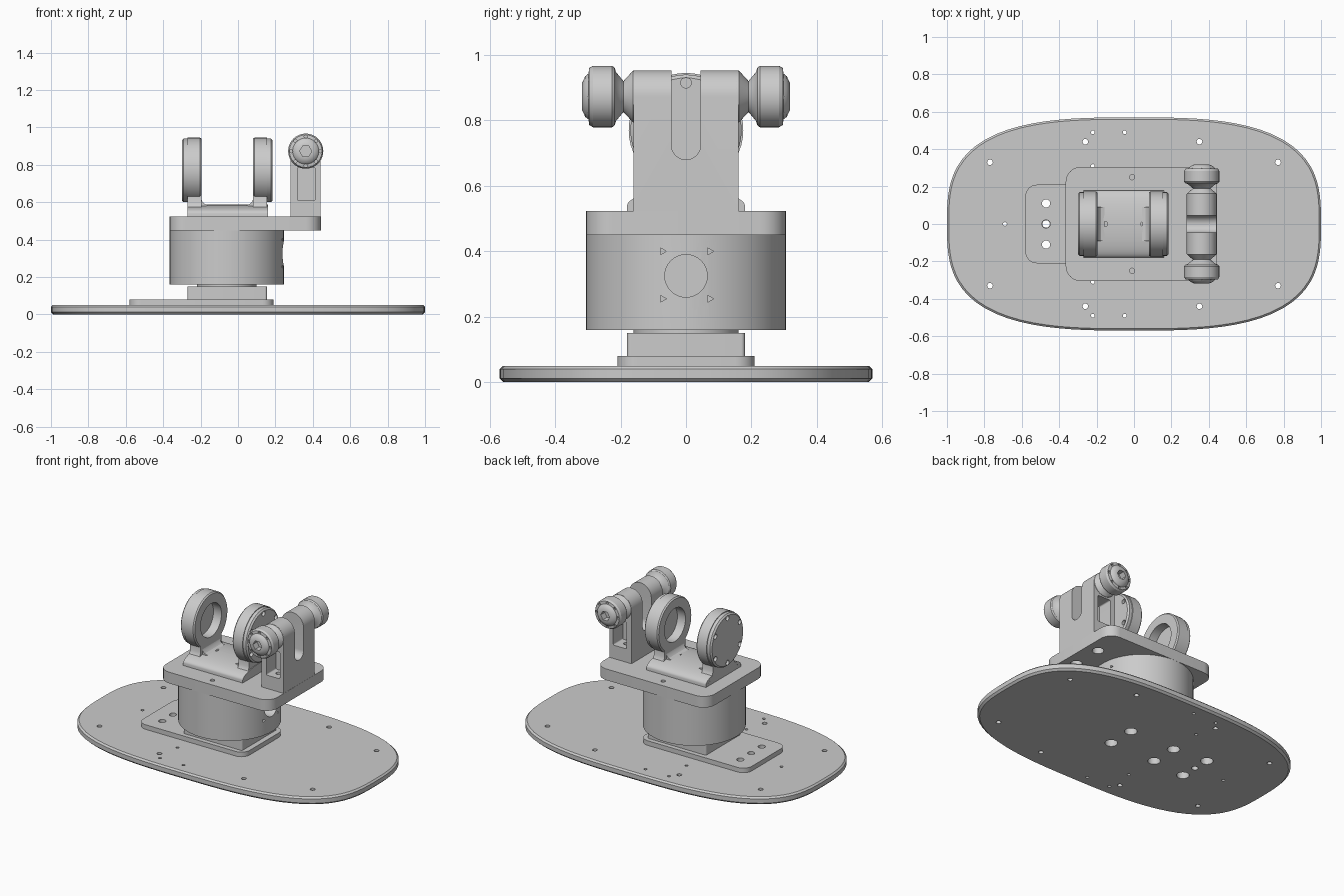
import bpy, bmesh
from math import pi, sin, cos
from mathutils import Vector

cube = bpy.data.objects.get("Cube")
if cube:
    bpy.data.objects.remove(cube, do_unlink=True)

grey = bpy.data.materials.new("machined grey")
grey.use_nodes = True
grey.diffuse_color = (0.6, 0.6, 0.6, 1)
grey.node_tree.nodes["Principled BSDF"].inputs["Base Color"].default_value = (0.6, 0.6, 0.6, 1)

# Local (u, v, w) to world, with w running along the named axis
MAP = {"x": lambda u, v, w: (w, u, v),
       "y": lambda u, v, w: (u, w, v),
       "z": lambda u, v, w: (u, v, w)}


def loft(bm, rings, axis):
    """Skin a list of equal-length closed rings and cap both ends."""
    rows = [[bm.verts.new(MAP[axis](*p)) for p in ring] for ring in rings]
    n = len(rows[0])
    for a, b in zip(rows, rows[1:]):
        for i in range(n):
            j = (i + 1) % n
            bm.faces.new((a[i], a[j], b[j], b[i]))
    bm.faces.new(rows[0])
    bm.faces.new(rows[-1])


def finish(name, bm):
    bmesh.ops.recalc_face_normals(bm, faces=bm.faces)
    mesh = bpy.data.meshes.new(name)
    bm.to_mesh(mesh)
    bm.free()
    mesh.materials.append(grey)
    obj = bpy.data.objects.new(name, mesh)
    bpy.context.scene.collection.objects.link(obj)
    return obj


def prism(name, outline, lo, hi, axis="z"):
    bm = bmesh.new()
    loft(bm, [[(u, v, w) for u, v in outline] for w in (lo, hi)], axis)
    return finish(name, bm)


def lathe(name, profile, centre, axis, sides=40):
    """Turn (w, radius) pairs around an axis through centre (u, v)."""
    bm = bmesh.new()
    loft(bm, [[(p[0], p[1], w) for p in arc(centre, r, 0, 2 * pi, sides)[:-1]]
              for w, r in profile], axis)
    return finish(name, bm)


def drills(holes, lo, hi, axis="z", sides=16):
    """One cutter made of several round pins given as (u, v, radius)."""
    bm = bmesh.new()
    for u, v, r in holes:
        ring = arc((u, v), r, 0, 2 * pi, sides)[:-1]
        loft(bm, [[(a, b, w) for a, b in ring] for w in (lo, hi)], axis)
    return finish("cutter", bm)


def arc(centre, r, start, end, steps):
    return [(centre[0] + r * cos(start + (end - start) * i / steps),
             centre[1] + r * sin(start + (end - start) * i / steps))
            for i in range(steps + 1)]


def rounded(x0, x1, y0, y1, r):
    corners = [(x1 - r, y1 - r), (x0 + r, y1 - r), (x0 + r, y0 + r), (x1 - r, y0 + r)]
    return [p for k, c in enumerate(corners) for p in arc(c, r, k * pi / 2, (k + 1) * pi / 2, 8)]


def cut(obj, cutter):
    mod = obj.modifiers.new("cut", "BOOLEAN")
    mod.operation, mod.solver, mod.object = "DIFFERENCE", "EXACT", cutter
    graph = bpy.context.evaluated_depsgraph_get()
    mesh = bpy.data.meshes.new_from_object(obj.evaluated_get(graph))
    obj.modifiers.clear()
    obj.data = mesh
    bpy.data.objects.remove(cutter, do_unlink=True)


def both(points, r):
    return [(x, s * y, r) for x, y in points for s in (-1, 1)]


# Oval base plate with softened rim
def oval(inset, z, steps=96):
    ring = []
    for i in range(steps):
        c, s = cos(2 * pi * i / steps), sin(2 * pi * i / steps)
        k = (abs(c) ** 3 + abs(s) ** 3) ** (-1 / 3)
        ring.append(((1 - inset) * k * c, (0.57 - inset) * k * s, z))
    return ring


bm = bmesh.new()
loft(bm, [oval(0.012, 0), oval(0, 0.012), oval(0, 0.04), oval(0.01, 0.05)], "z")
base = finish("base_plate", bm)
rim_holes = both([(-0.77, 0.33), (-0.26, 0.44), (0.35, 0.44), (0.77, 0.33)], 0.015)
pin_holes = both([(-0.22, 0.49), (-0.05, 0.49), (-0.22, 0.31)], 0.01)
cut(base, drills(rim_holes + pin_holes + [(-0.69, 0, 0.01), (-0.47, 0, 0.02)], -0.1, 0.1))
cut(base, drills(both([(0.1, 0.09), (-0.23, 0.09), (-0.47, 0.11)], 0.038), -0.1, 0.1))

# Mounting plate with three holes on its tongue
mount = prism("mounting_plate", rounded(-0.58, 0.19, -0.21, 0.21, 0.06), 0.05, 0.08)
cut(mount, drills([(-0.47, y, 0.022) for y in (-0.11, 0, 0.11)], 0, 0.2))

# Neck block, spindle and drum
prism("neck_block", rounded(-0.27, 0.155, -0.18, 0.18, 0.012), 0.08, 0.15)
lathe("spindle", [(0.145, 0.16), (0.17, 0.16)], (-0.06, 0), "z")
drum = lathe("drum", [(0.16, 0.305), (0.45, 0.305)], (-0.06, 0), "z", 80)
cut(drum, drills([(0, 0.325, 0.065)], 0.12, 0.4, "x", 32))
cut(drum, drills([(s * 0.072, z, 0.012) for s in (-1, 1) for z in (0.255, 0.4)], 0.15, 0.4, "x", 3))

# Top flange
flange = prism("flange", rounded(-0.365, 0.443, -0.305, 0.305, 0.08), 0.45, 0.523)
cut(flange, drills(both([(-0.01, 0.25)], 0.014), 0.48, 0.6))
cut(flange, drills(both([(0.362, 0.1)], 0.035), 0.4, 0.5))

# Saddle: low arched block joining the two bearing cups
hump = [(-0.18, 0.52), (0.18, 0.52)] + [
    (0.18 * cos(pi * i / 20), 0.54 + 0.047 * sin(pi * i / 20)) for i in range(21)]
saddle = prism("saddle", hump, -0.27, 0.16, "x")
cut(saddle, drills([(-0.155, 0, 0.014), (0.05, 0, 0.014)], 0.55, 0.7))

# Bearing cups, mirrored about the drum axis
MID, CUP_Z = -0.0575, 0.77
half_stem = [(0.17, 0.535), (0.14, 0.55), (0.118, 0.573), (0.107, 0.6), (0.107, 0.645)]
stem = half_stem + [(-y, z) for y, z in reversed(half_stem)]
for side, s in (("left", 1), ("right", -1)):
    def at(d):
        return MID + s * d
    ring = lathe(side + "_bearing_cup", [(at(0.137), 0.168), (at(0.145), 0.175),
                 (at(0.213), 0.175)], (0, CUP_Z), "x", 48)
    cut(ring, drills([(0, CUP_Z, 0.108)], at(0.1), at(0.195), "x", 40))
    cap = lathe(side + "_bearing_cap", [(at(0.21), 0.17), (at(0.234), 0.17), (at(0.243), 0.16)],
                (0, CUP_Z), "x", 48)
    cut(cap, drills([(y, z, 0.016) for y, z in arc((0, CUP_Z), 0.145, pi / 6, 13 * pi / 6, 6)[:-1]],
                    at(0.225), at(0.3), "x"))
    prism(side + "_cup_stem", stem, at(0.137), at(0.213), "x")
    # small fillet between stem and saddle
    fillet = [(at(0.14), 0.57), (at(0.14), 0.635)] + [
        (at(0.1 + 0.04 * sin(a * pi / 12)), 0.625 - 0.04 * cos(a * pi / 12)) for a in (6, 4, 2, 0)]
    prism(side + "_cup_fillet", fillet, -0.09, 0.09, "y")

# Upright fork with round top, central slot and side pockets
PX, PZ = 0.362, 0.873
fork = prism("fork_bracket", [(PX - 0.08, 0.523), (PX + 0.08, 0.523)]
             + arc((PX, PZ), 0.08, 0, pi, 24), -0.16, 0.16, "y")
cut(fork, prism("cutter", arc((0, 0.725), 0.045, pi, 2 * pi, 16) + [(0.045, 1.1), (-0.045, 1.1)],
                0, 0.7, "x"))
for s in (-1, 1):
    cut(fork, prism("cutter", rounded(PX - 0.045, PX + 0.052, 0.61, 0.785, 0.008),
                    s * 0.06, s * 0.3, "y"))
cut(fork, drills(both([(PX, 0.1)], 0.016), 0.5, 0.65))

# Tapered bosses and knobs at both ends of the fork
wheel = [(0.185, 0.04), (0.2, 0.058), (0.214, 0.075), (0.218, 0.088), (0.226, 0.094),
         (0.284, 0.094), (0.296, 0.087), (0.298, 0.07), (0.308, 0.062), (0.318, 0.04)]
for side, s in (("rear", 1), ("front", -1)):
    lathe(side + "_boss", [(s * 0.155, 0.08), (s * 0.162, 0.079), (s * 0.193, 0.045)],
          (PX, PZ), "y")
    knob = lathe(side + "_knob", [(s * w, r) for w, r in wheel], (PX, PZ), "y")
    cut(knob, drills([(PX, PZ, 0.032)], s * 0.275, s * 0.4, "y", 6))
    cut(knob, drills([(x, z, 0.009) for x, z in arc((PX, PZ), 0.078, 0, 2 * pi, 8)[:-1]],
                     s * 0.285, s * 0.4, "y", 8))

# Smooth curved faces, keep edges sharp
bpy.ops.object.select_all(action="DESELECT")
for obj in bpy.context.scene.objects:
    if obj.type == "MESH":
        obj.select_set(True)
        bpy.context.view_layer.objects.active = obj
bpy.ops.object.shade_smooth_by_angle(angle=pi / 6)
